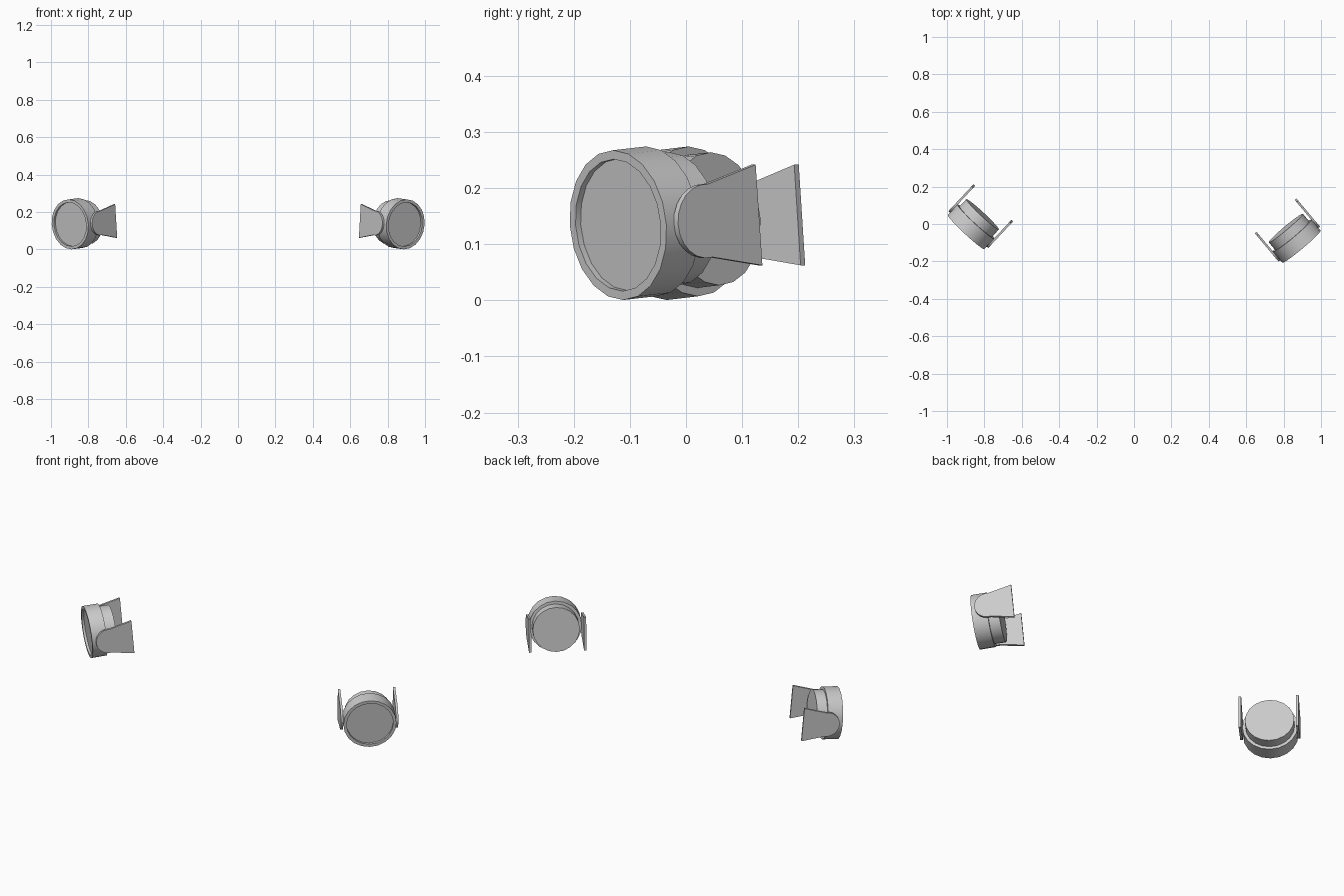
import bpy, bmesh, math
from mathutils import Matrix

if "Cube" in bpy.data.objects:
    bpy.data.objects.remove(bpy.data.objects["Cube"])

SEGS = 20
BRACKET = dict(start=0.018, end=0.207, radius=0.066, end_half=0.09, thick=0.012)


def finish(bm, name, matrix):
    bmesh.ops.remove_doubles(bm, verts=bm.verts, dist=1e-5)
    bmesh.ops.recalc_face_normals(bm, faces=bm.faces)
    mesh = bpy.data.meshes.new(name)
    bm.to_mesh(mesh)
    bm.free()
    obj = bpy.data.objects.new(name, mesh)
    bpy.context.collection.objects.link(obj)
    obj.matrix_world = matrix
    bpy.ops.object.select_all(action='DESELECT')
    obj.select_set(True)
    bpy.context.view_layer.objects.active = obj
    bpy.ops.object.shade_smooth_by_angle(angle=math.radians(30))


def turned(name, profile, matrix):
    """Revolve (radius, depth) points around the lamp axis (local y)."""
    bm = bmesh.new()
    verts = [bm.verts.new((r, d, 0)) for r, d in profile]
    edges = [bm.edges.new(p) for p in zip(verts, verts[1:])]
    bmesh.ops.spin(bm, geom=verts + edges, cent=(0, 0, 0), axis=(0, 1, 0),
                   angle=math.tau, steps=SEGS, use_merge=True)
    finish(bm, name, matrix)


def bracket(name, side, matrix):
    """Flat flared plate with a rounded front end."""
    b = BRACKET
    r = b["radius"]
    outline = [(b["end"], b["end_half"])]
    for i in range(13):
        a = math.radians(82 + i * (278 - 82) / 12)
        outline.append((b["start"] + r + r * math.cos(a), r * math.sin(a)))
    outline.append((b["end"], -b["end_half"]))
    bm = bmesh.new()
    x = side * 0.133
    face = bm.faces.new([bm.verts.new((x, d, z)) for d, z in outline])
    ext = bmesh.ops.extrude_face_region(bm, geom=[face])
    new = [g for g in ext["geom"] if isinstance(g, bmesh.types.BMVert)]
    bmesh.ops.translate(bm, verts=new, vec=(side * b["thick"], 0, 0))
    finish(bm, name, matrix)


# Each lamp: front centre position, yaw and a slight downward tilt
for label, loc, yaw in (("left", (-0.898, -0.043, 0.134), -43),
                        ("right", (0.895, -0.121, 0.134), 40)):
    m = (Matrix.Translation(loc) @ Matrix.Rotation(math.radians(yaw), 4, 'Z')
         @ Matrix.Rotation(math.radians(5), 4, 'X'))
    # Front drum with recessed lens
    turned(label + "_lamp_drum",
           [(0, 0.012), (0.118, 0.012), (0.118, 0), (0.134, 0),
            (0.134, 0.077), (0, 0.077)], m)
    # Narrower rear housing
    turned(label + "_lamp_rear_housing",
           [(0, 0.07), (0.119, 0.07), (0.119, 0.13), (0, 0.13)], m)
    # Pair of mounting brackets
    for side, word in ((-1, "outer" if label == "left" else "inner"),
                       (1, "inner" if label == "left" else "outer")):
        bracket(f"{label}_{word}_bracket", side, m)
